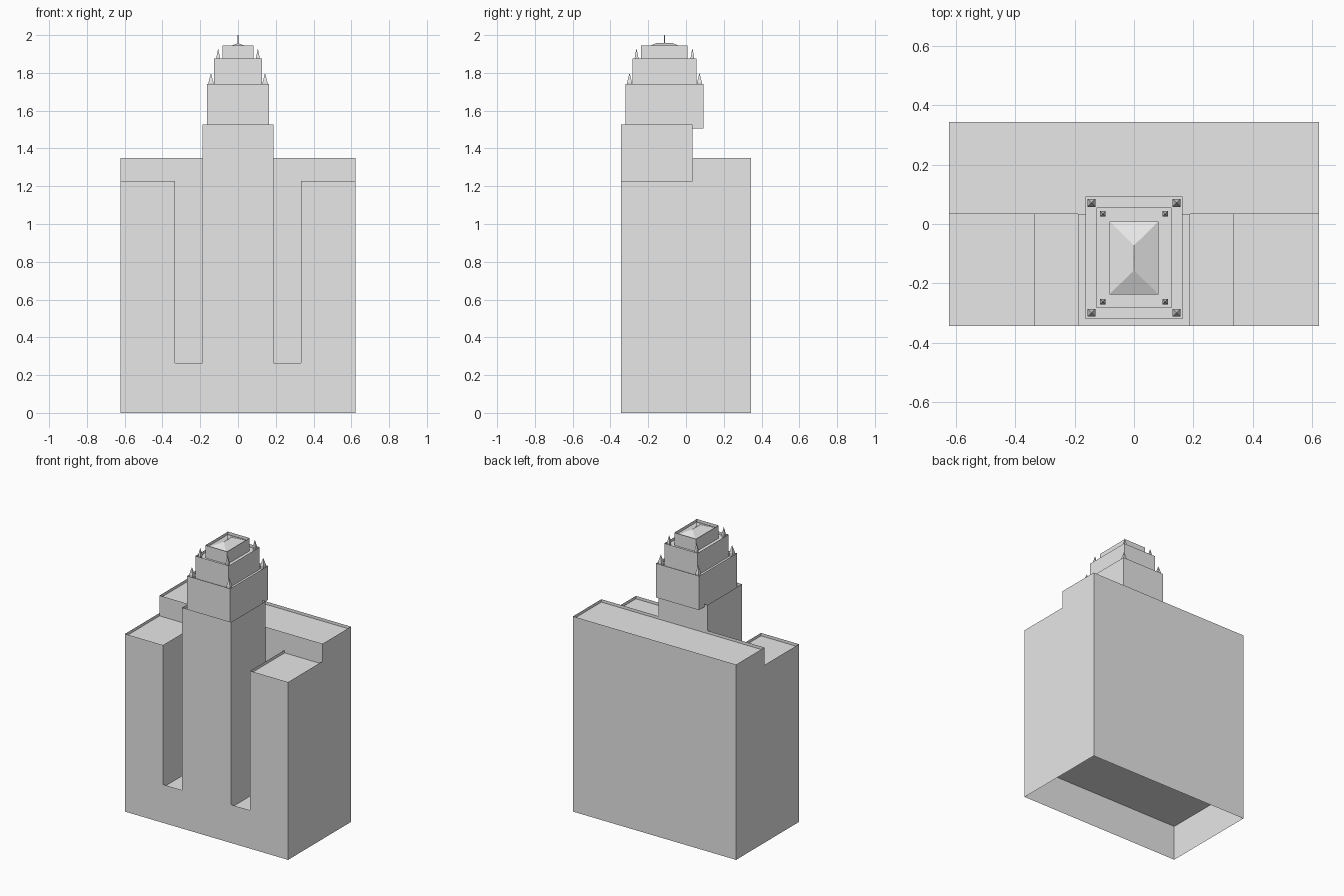
import bpy, bmesh
from mathutils import Vector

cube = bpy.data.objects.get("Cube")
if cube:
    bpy.data.objects.remove(cube, do_unlink=True)

stone = bpy.data.materials.new("light_grey_stone")
stone.use_nodes = True
stone.diffuse_color = (0.8, 0.8, 0.8, 1)
stone.node_tree.nodes["Principled BSDF"].inputs["Base Color"].default_value = (0.8, 0.8, 0.8, 1)

W, D = 0.623, 0.343            # half width and half depth of the block
SLAB_Y = 0.034                 # front plane of the rear slab
WING_X, TOWER_X = 0.333, 0.188
RECESS_Z, WING_Z, SLAB_Z, TOWER_Z = 0.265, 1.228, 1.349, 1.526
LIP = 0.02                     # parapet height above each roof
TY = -0.114                    # centre line of the upper tiers


def sheet(bm, points, facing):
    """Add one flat face turned towards the given direction."""
    face = bm.faces.new([bm.verts.new(p) for p in points])
    face.normal_update()
    if face.normal.dot(Vector(facing)) < 0:
        face.normal_flip()


def plan(bm, x0, x1, y0, y1, z):
    sheet(bm, [(x0, y0, z), (x1, y0, z), (x1, y1, z), (x0, y1, z)], (0, 0, 1))


def side(bm, x, y0, y1, z0, z1, facing):
    sheet(bm, [(x, y0, z0), (x, y1, z0), (x, y1, z1), (x, y0, z1)], (facing, 0, 0))


def elevation(bm, half, y, facing):
    """Symmetric wall from the right half of its outline."""
    outline = half + [(-x, z) for x, z in reversed(half)]
    sheet(bm, [(x, y, z) for x, z in outline], (0, facing, 0))


def finish(bm, name):
    bmesh.ops.remove_doubles(bm, verts=bm.verts, dist=0.0001)
    mesh = bpy.data.meshes.new(name)
    bm.to_mesh(mesh)
    bm.free()
    mesh.materials.append(stone)
    obj = bpy.data.objects.new(name, mesh)
    bpy.context.collection.objects.link(obj)
    return obj


# Outer walls, open underneath
bm = bmesh.new()
elevation(bm, [(W, 0), (W, WING_Z), (WING_X, WING_Z), (WING_X, RECESS_Z),
               (TOWER_X, RECESS_Z), (TOWER_X, TOWER_Z)], -D, -1)
elevation(bm, [(W, 0), (W, SLAB_Z)], D, 1)
for s in (-1, 1):
    profile = [(-D, 0), (D, 0), (D, SLAB_Z), (SLAB_Y, SLAB_Z), (SLAB_Y, WING_Z), (-D, WING_Z)]
    sheet(bm, [(s * W, y, z) for y, z in profile], (s, 0, 0))
finish(bm, "outer_walls")

# Recess walls, tower sides and the stepped wall behind them
FLOOR_Z = RECESS_Z - LIP
bm = bmesh.new()
for s in (-1, 1):
    side(bm, s * WING_X, -D, SLAB_Y, FLOOR_Z, WING_Z, -s)
    side(bm, s * TOWER_X, -D, SLAB_Y, FLOOR_Z, TOWER_Z, s)
    sheet(bm, [(s * x, SLAB_Y, z) for x, z in
               [(W, FLOOR_Z), (W, SLAB_Z), (TOWER_X, SLAB_Z), (TOWER_X, FLOOR_Z)]], (0, -1, 0))
elevation(bm, [(TOWER_X, SLAB_Z - LIP), (TOWER_X, TOWER_Z)], SLAB_Y, 1)
finish(bm, "recess_and_tower_walls")

# Sunken roofs and the recess floor
bm = bmesh.new()
plan(bm, -W, W, -D, D, FLOOR_Z)
plan(bm, -W, W, SLAB_Y, D, SLAB_Z - LIP)
plan(bm, -TOWER_X, TOWER_X, -D, SLAB_Y, TOWER_Z - LIP)
for s in (-1, 1):
    plan(bm, s * WING_X, s * W, -D, SLAB_Y, WING_Z - LIP)
finish(bm, "flat_roofs")


def tier(name, hx, hy, z0, z1, roof=True):
    bm = bmesh.new()
    for s in (-1, 1):
        side(bm, s * hx, TY - hy, TY + hy, z0, z1, s)
        elevation(bm, [(hx, z0), (hx, z1)], TY + s * hy, s)
    if roof:
        plan(bm, -hx, hx, TY - hy, TY + hy, z1 - LIP)
    finish(bm, name)


# Stepped tiers
Z2, Z3, Z4 = 1.742, 1.876, 1.944
tier("lower_tier", 0.164, 0.206, TOWER_Z - LIP, Z2)
tier("middle_tier", 0.127, 0.169, Z2 - LIP, Z3)
tier("upper_tier", 0.083, 0.123, Z3 - LIP, Z4, roof=False)

# Hipped roof inside the top parapet
bm = bmesh.new()
hx, hy, ridge, top = 0.083, 0.123, 0.042, 1.958
base = Z4 - LIP
for s in (-1, 1):
    sheet(bm, [(s * hx, TY - hy, base), (s * hx, TY + hy, base),
               (0, TY + ridge, top), (0, TY - ridge, top)], (s, 0, 1))
    sheet(bm, [(-hx, TY + s * hy, base), (hx, TY + s * hy, base), (0, TY + s * ridge, top)], (0, s, 1))
finish(bm, "hipped_roof")


def pinnacle(bm, x, y, z, w, h):
    """Square post that swells slightly, then tapers to a point."""
    rings = []
    for r, t in ((0.42, 0), (0.5, 0.35)):
        rings.append([bm.verts.new((x + a * r * w, y + b * r * w, z + t * h))
                      for a, b in ((-1, -1), (1, -1), (1, 1), (-1, 1))])
    tip = bm.verts.new((x, y, z + h))
    for i in range(4):
        j = (i + 1) % 4
        bm.faces.new((rings[0][i], rings[0][j], rings[1][j], rings[1][i]))
        bm.faces.new((rings[1][i], rings[1][j], tip))


# Corner pinnacles on two tiers
for name, px, py, z, w, h in (("lower_pinnacles", 0.143, 0.185, Z2 - LIP, 0.026, 0.078),
                              ("middle_pinnacles", 0.105, 0.148, Z3 - LIP, 0.019, 0.074)):
    bm = bmesh.new()
    for sx in (-1, 1):
        for sy in (-1, 1):
            pinnacle(bm, sx * px, TY + sy * py, z, w, h)
    finish(bm, name)

# Thin mast
bpy.ops.mesh.primitive_cylinder_add(vertices=4, radius=0.002, depth=0.05, location=(0, TY, 1.975))
mast = bpy.context.object
mast.name = "mast"
mast.data.materials.append(stone)
